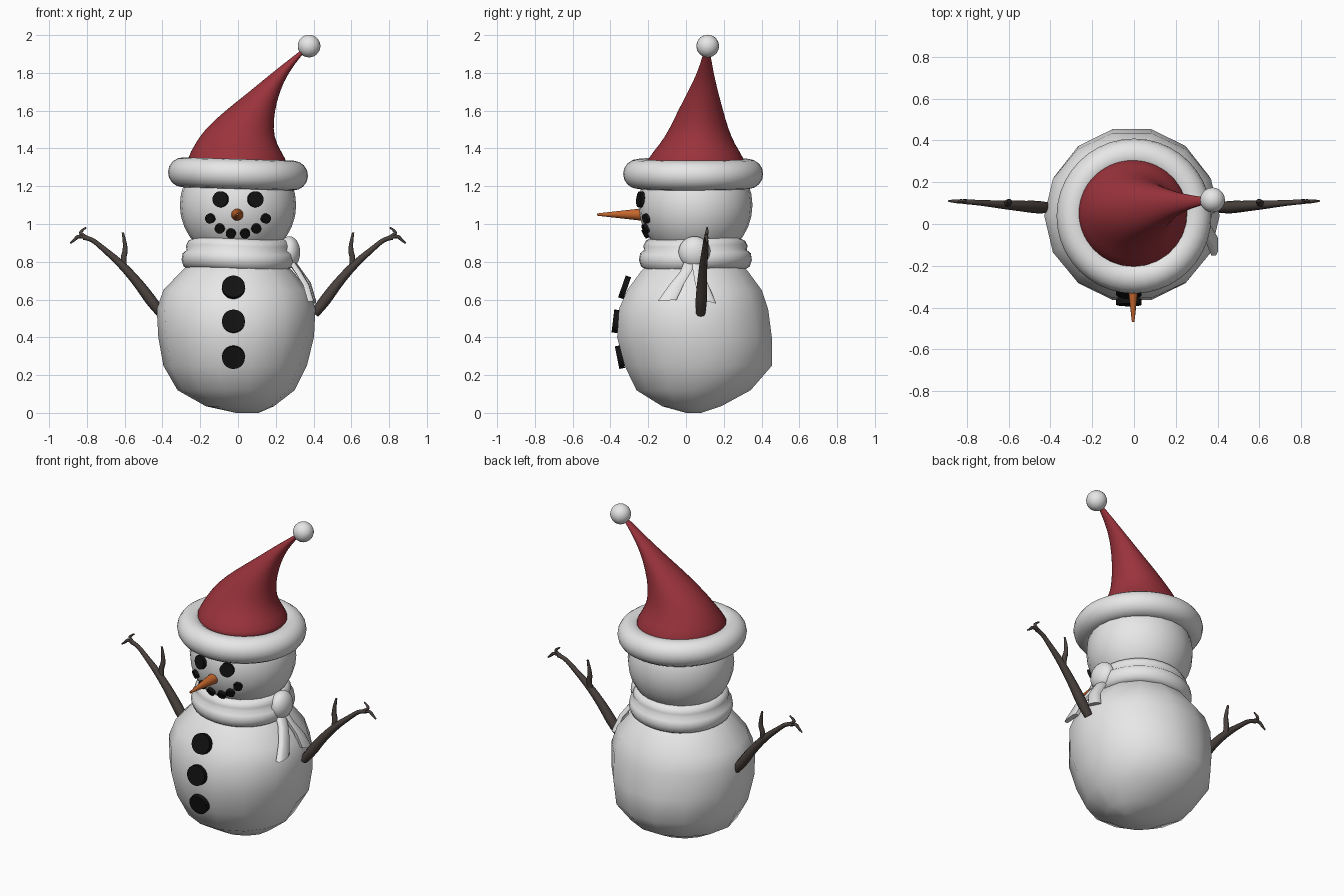
import bpy, bmesh, math
from mathutils import Vector

if "Cube" in bpy.data.objects:
    bpy.data.objects.remove(bpy.data.objects["Cube"])


def material(name, rgb):
    m = bpy.data.materials.new(name)
    m.diffuse_color = (*rgb, 1)
    m.use_nodes = True
    m.node_tree.nodes["Principled BSDF"].inputs["Base Color"].default_value = m.diffuse_color
    return m


WHITE = material("snow white", (0.8, 0.8, 0.8))
RED = material("hat red", (0.33, 0.033, 0.045))
BLACK = material("coal black", (0.006, 0.006, 0.006))
ORANGE = material("carrot orange", (0.55, 0.13, 0.025))
BROWN = material("bark brown", (0.068, 0.054, 0.048))


def finish(ob, name, mat, smooth=True, angle=60):
    ob.name = name
    ob.data.materials.clear()
    ob.data.materials.append(mat)
    bpy.ops.object.select_all(action='DESELECT')
    bpy.context.view_layer.objects.active = ob
    ob.select_set(True)
    if smooth:
        bpy.ops.object.shade_smooth_by_angle(angle=math.radians(angle))
    return ob


def loft(name, rings, mat, angle=60):
    """Skin a list of equal-length point rings and cap both ends."""
    bm = bmesh.new()
    vs = [[bm.verts.new(p) for p in r] for r in rings]
    n = len(vs[0])
    for a, b in zip(vs, vs[1:]):
        for i in range(n):
            bm.faces.new((a[i], a[(i + 1) % n], b[(i + 1) % n], b[i]))
    bm.faces.new(vs[0][::-1])
    bm.faces.new(vs[-1])
    bmesh.ops.recalc_face_normals(bm, faces=bm.faces)
    me = bpy.data.meshes.new(name)
    bm.to_mesh(me)
    bm.free()
    ob = bpy.data.objects.new(name, me)
    bpy.context.collection.objects.link(ob)
    return finish(ob, name, mat, True, angle)


def ring(z, cx, cy, rx, ry, n):
    return [Vector((cx + rx * math.cos(2 * math.pi * i / n),
                    cy + ry * math.sin(2 * math.pi * i / n), z)) for i in range(n)]


def ball(name, loc, scale, mat, seg=24):
    bpy.ops.mesh.primitive_uv_sphere_add(segments=seg, ring_count=seg * 2 // 3, radius=1, location=loc)
    ob = bpy.context.object
    ob.scale = scale
    return finish(ob, name, mat, True, 80)


def disc(name, loc, normal, r, depth, mat=BLACK, r2=None):
    bpy.ops.mesh.primitive_cone_add(vertices=20, radius1=r, radius2=r if r2 is None else r2,
                                    depth=depth, location=loc)
    ob = bpy.context.object
    ob.rotation_euler = Vector(normal).to_track_quat('Z', 'Y').to_euler()
    return finish(ob, name, mat, True, 40)


def branch(name, paths, mat):
    """Tapered twigs; every point is (x, y, z, radius)."""
    cu = bpy.data.curves.new(name, 'CURVE')
    cu.dimensions = '3D'
    cu.bevel_depth = 1
    cu.bevel_resolution = 2
    cu.resolution_u = 4
    cu.use_fill_caps = True
    for path in paths:
        sp = cu.splines.new('NURBS')
        sp.points.add(len(path) - 1)
        sp.order_u = 3
        sp.use_endpoint_u = True
        for p, (x, y, z, r) in zip(sp.points, path):
            p.co = (x, y, z, 1)
            p.radius = r
    ob = bpy.data.objects.new(name, cu)
    bpy.context.collection.objects.link(ob)
    bpy.ops.object.select_all(action='DESELECT')
    bpy.context.view_layer.objects.active = ob
    ob.select_set(True)
    bpy.ops.object.convert(target='MESH')
    return finish(bpy.context.object, name, mat)


# Lumpy snow body: z, centre x, centre y, radius x, radius y
body = [(0.0, 0.05, 0.04, 0.06, 0.04), (0.035, 0.01, 0.03, 0.18, 0.16),
        (0.12, -0.01, 0.04, 0.31, 0.31), (0.25, -0.015, 0.065, 0.38, 0.40),
        (0.40, -0.01, 0.045, 0.412, 0.42), (0.55, -0.01, 0.04, 0.42, 0.405),
        (0.65, -0.01, 0.045, 0.385, 0.365), (0.75, -0.005, 0.045, 0.295, 0.29),
        (0.84, 0, 0.045, 0.20, 0.20)]
loft("body", [ring(*b, 14) for b in body], WHITE, 80)

# Head
HEAD, HR = Vector((0, 0.05, 1.10)), Vector((0.308, 0.302, 0.30))
ball("head", HEAD, HR, WHITE)


def on_face(x, z):
    u, w = x / HR.x, (z - HEAD.z) / HR.z
    p = Vector((x, HEAD.y - HR.y * math.sqrt(1 - u * u - w * w), z))
    return p, p - HEAD


# Coal eyes and mouth
for s, side in ((-1, "left"), (1, "right")):
    disc(side + "_eye", *on_face(0.091 * s, 1.13), 0.042, 0.03)
    for i, (x, z) in enumerate([(0.037, 0.952), (0.095, 0.978), (0.145, 1.03)]):
        disc(f"{side}_mouth_coal_{i}", *on_face(x * s, z), 0.026, 0.03)

# Carrot nose
disc("nose", (-0.004, -0.35, 1.05), (0, -1, 0), 0.033, 0.24, ORANGE, 0.006)

# Buttons tilted along the belly
for i, (y, z, tilt) in enumerate([(-0.325, 0.665, 0.35), (-0.372, 0.485, 0.12), (-0.35, 0.295, -0.2)]):
    disc(f"button_{i}", (-0.024, y, z), (0, -1, tilt), 0.061, 0.03)

# Scarf wrapped in two rolls
scarf = [(0.18, 0.76), (0.26, 0.757), (0.288, 0.775), (0.299, 0.81), (0.293, 0.845),
         (0.272, 0.862), (0.276, 0.885), (0.262, 0.912), (0.235, 0.924), (0.18, 0.915)]
rolls = []
for r, z in scarf:
    pts = ring(z, 0, 0.05, r, r, 32)
    for p in pts:
        p.z += 0.007 * math.sin(2 * math.atan2(p.y - 0.05, p.x))
    rolls.append(pts)
loft("scarf", rolls, WHITE, 80)
ball("scarf_knot", (0.272, 0.045, 0.85), (0.058, 0.085, 0.085), WHITE, 18)

# Scarf tails lying on the side of the body: x, y centre, z, half width
tails = {"front": [(0.27, 0.025, 0.82, 0.028), (0.318, 0.0, 0.75, 0.032),
                   (0.36, -0.05, 0.68, 0.04), (0.385, -0.10, 0.595, 0.05)],
         "back": [(0.27, 0.055, 0.82, 0.026), (0.32, 0.065, 0.75, 0.03),
                  (0.37, 0.085, 0.68, 0.038), (0.396, 0.115, 0.59, 0.046)]}
for side, path in tails.items():
    rings = []
    for x, y, z, w in path:
        skew = 0.012 if side == "back" else -0.004
        rings.append([Vector((x + dx, y + dy * w, z - dy * skew))
                      for dx, dy in ((-0.015, -1), (0.008, -1), (0.016, -0.7), (0.016, 0.7),
                                     (0.008, 1), (-0.015, 1))])
    loft("scarf_tail_" + side, rings, WHITE, 50)

# Twig arms with a side shoot and two fingers, mirrored
for s, side in ((-1, "left"), (1, "right")):
    paths = [
        [(0.405, 0.078, 0.525, 0.024), (0.45, 0.08, 0.58, 0.032), (0.53, 0.085, 0.69, 0.026),
         (0.62, 0.092, 0.79, 0.021), (0.72, 0.1, 0.875, 0.014), (0.78, 0.105, 0.925, 0.012),
         (0.82, 0.108, 0.928, 0.012)],
        [(0.595, 0.092, 0.755, 0.014), (0.613, 0.1, 0.81, 0.017), (0.59, 0.108, 0.87, 0.014),
         (0.61, 0.11, 0.955, 0.006)],
        [(0.79, 0.106, 0.924, 0.009), (0.835, 0.108, 0.945, 0.010), (0.83, 0.112, 0.965, 0.008),
         (0.803, 0.112, 0.982, 0.004)],
        [(0.80, 0.107, 0.928, 0.010), (0.845, 0.108, 0.94, 0.010), (0.865, 0.11, 0.915, 0.008),
         (0.888, 0.11, 0.898, 0.004)]]
    branch(side + "_arm", [[(s * x, y, z, r) for x, y, z, r in p] for p in paths], BROWN)

# Hat brim
bpy.ops.mesh.primitive_torus_add(major_radius=0.292, minor_radius=0.079, major_segments=40,
                                 minor_segments=16, location=(0, 0.038, 1.265), rotation=(0, 0.03, 0))
finish(bpy.context.object, "hat_brim", WHITE, True, 80)

# Bent hat cone: z, centre x, centre y, radius x, radius y
cone = [(1.26, 0, 0.05, 0.285, 0.285), (1.35, -0.008, 0.052, 0.262, 0.257),
        (1.42, -0.013, 0.06, 0.218, 0.20), (1.50, 0.003, 0.068, 0.183, 0.158),
        (1.60, 0.063, 0.077, 0.132, 0.12), (1.70, 0.14, 0.09, 0.08, 0.08),
        (1.80, 0.222, 0.103, 0.043, 0.043), (1.90, 0.325, 0.11, 0.017, 0.019),
        (1.94, 0.37, 0.113, 0.010, 0.010)]
hat = loft("hat_cone", [ring(*c, 28) for c in cone], RED, 80)
hat.modifiers.new("smooth", 'SUBSURF').levels = 1

# Pompom
ball("pompom", (0.376, 0.115, 1.942), (0.06, 0.06, 0.06), WHITE, 20)
